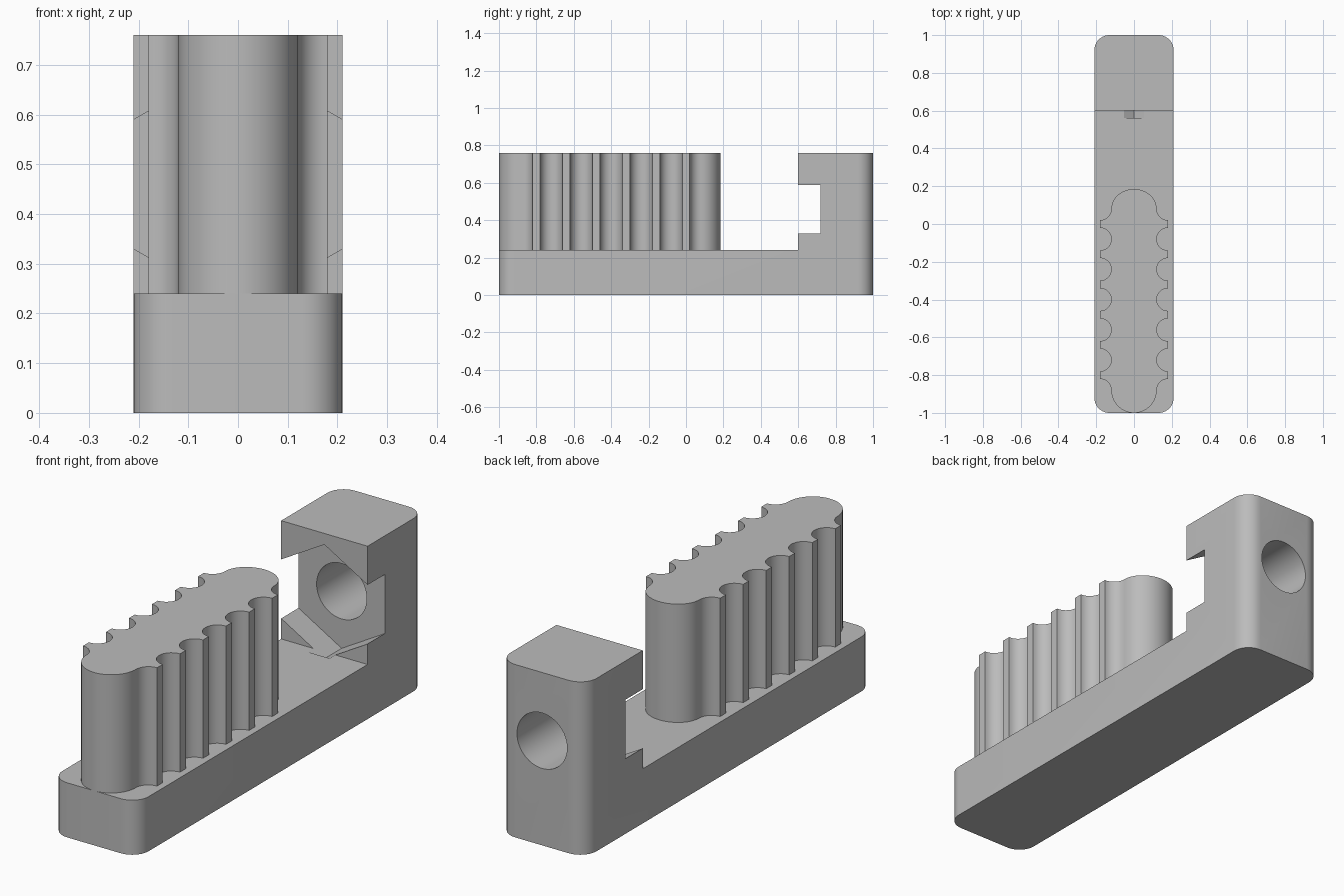
import bpy
import bmesh
from math import sin, cos, pi, radians
from mathutils import Matrix

cube = bpy.data.objects.get("Cube")
if cube:
    bpy.data.objects.remove(cube, do_unlink=True)

grey = bpy.data.materials.new("plain grey")
grey.use_nodes = True
grey.diffuse_color = (0.5, 0.5, 0.5, 1)
grey.node_tree.nodes["Principled BSDF"].inputs["Base Color"].default_value = (0.5, 0.5, 0.5, 1)

WIDTH = 0.42
FLOOR, TOP = 0.24, 0.76
POST_Y = 0.6
NUT_Z = 0.46


def arc(cx, cy, rx, ry, start, end, steps):
    """Points along an elliptical arc, angles in degrees."""
    angles = [radians(start + (end - start) * i / steps) for i in range(steps + 1)]
    return [(cx + rx * cos(a), cy + ry * sin(a)) for a in angles]


def prism(name, outline, low, high, matrix=Matrix()):
    """Extrude a flat outline from low to high, then place it."""
    bm = bmesh.new()
    face = bm.faces.new([bm.verts.new((x, y, low)) for x, y in outline])
    grown = bmesh.ops.extrude_face_region(bm, geom=[face])["geom"]
    bmesh.ops.translate(bm, vec=(0, 0, high - low),
                        verts=[g for g in grown if isinstance(g, bmesh.types.BMVert)])
    bm.transform(matrix)
    bmesh.ops.recalc_face_normals(bm, faces=bm.faces)
    mesh = bpy.data.meshes.new(name)
    bm.to_mesh(mesh)
    bm.free()
    mesh.materials.append(grey)
    obj = bpy.data.objects.new(name, mesh)
    bpy.context.collection.objects.link(obj)
    return obj


def activate(obj):
    bpy.ops.object.select_all(action='DESELECT')
    obj.select_set(True)
    bpy.context.view_layer.objects.active = obj


def cut(target, cutter):
    """Subtract the cutter and remove it."""
    mod = target.modifiers.new("cut", 'BOOLEAN')
    mod.operation = 'DIFFERENCE'
    mod.solver = 'EXACT'
    mod.object = cutter
    activate(target)
    bpy.ops.object.modifier_apply(modifier=mod.name)
    bpy.data.objects.remove(cutter, do_unlink=True)


# Body: rounded block, cut down to a low base with an upright post
r = 0.08
hx, hy = WIDTH / 2 - r, 1 - r
outline = []
for i, (sx, sy) in enumerate([(1, 1), (-1, 1), (-1, -1), (1, -1)]):
    outline += arc(sx * hx, sy * hy, r, r, 90 * i, 90 * i + 90, 10)
body = prism("base_and_post", outline, 0, TOP)
cut(body, prism("space_cutter", [(-1, -2), (1, -2), (1, POST_Y), (-1, POST_Y)], FLOOR, 1))

# Hexagonal nut pocket and round bolt hole, both along y
along_y = Matrix.Translation((0, 0, NUT_Z)) @ Matrix.Rotation(pi / 2, 4, 'X')
hexagon = arc(0, 0, 0.251, 0.251, 90, 390, 5)
circle = arc(0, 0, 0.122, 0.122, 0, 360, 48)[:-1]
cut(body, prism("nut_cutter", hexagon, -0.72, -0.56, along_y))
cut(body, prism("bolt_cutter", circle, -1.2, -0.65, along_y))

# Ribbed block: right-hand edge from front to back, mirrored for the left
rib_x, notch_r, pitch = 0.18, 0.06, 0.16
front, back = -0.88, 0.08
side = arc(0, front, 0.12, 0.12, -90, 0, 14)[:-1]
side += arc(rib_x, front, notch_r, notch_r, 180, 90, 8)
for i in range(1, 6):
    side += arc(rib_x, front + i * pitch, notch_r, notch_r, 270, 90, 14)
side += arc(rib_x, back, notch_r, notch_r, 270, 180, 8)
side += arc(0, back, 0.12, 0.105, 0, 90, 14)[1:]
ribs = prism("ribbed_block", side + [(-x, y) for x, y in side[-2:0:-1]], FLOOR, TOP)

for obj in (body, ribs):
    activate(obj)
    bpy.ops.object.shade_smooth_by_angle(angle=radians(30))
